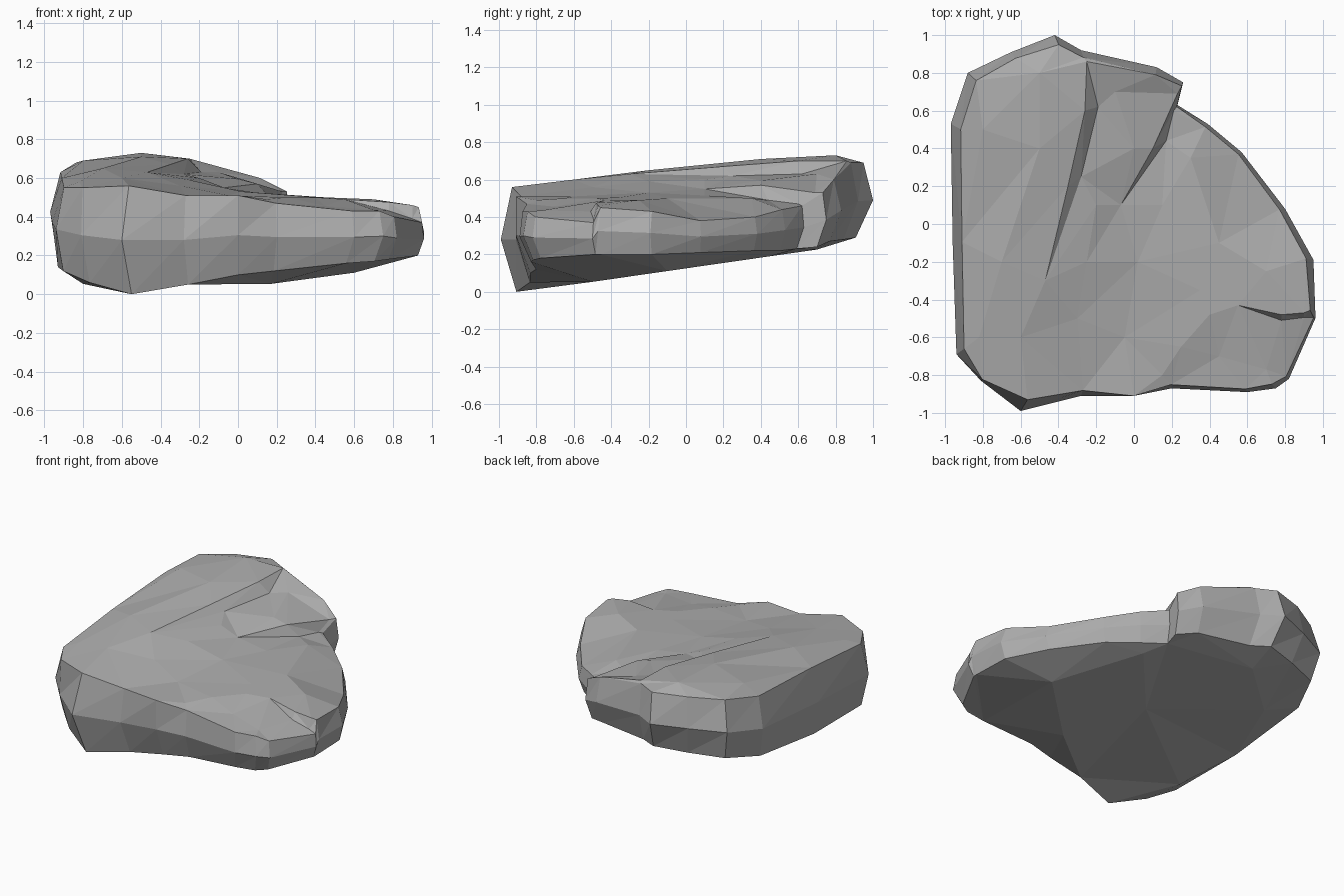
import bpy, bmesh
from mathutils import Vector
from mathutils.geometry import delaunay_2d_cdt

if "Cube" in bpy.data.objects:
    bpy.data.objects.remove(bpy.data.objects["Cube"])

stone = bpy.data.materials.new("grey stone")
stone.use_nodes = True
stone.diffuse_color = (0.42, 0.42, 0.42, 1)
stone.node_tree.nodes["Principled BSDF"].inputs["Base Color"].default_value = (0.42, 0.42, 0.42, 1)

# Slab outline, anticlockwise: x, y, rim height, underside height, rim inset
outline = [
    (-.42, 1, .69, .29, .055), (-.65, .91, .69, .28, .04), (-.88, .8, .68, .27, .06),
    (-.97, .53, .63, .22, .06), (-.96, -.1, .6, .14, .05), (-.94, -.69, .55, .12, .05),
    (-.81, -.83, .55, .06, .01), (-.6, -.99, .56, 0, .07), (-.28, -.91, .51, .05, .03),
    (0, -.91, .51, .1, 0), (.2, -.87, .47, .12, .02), (.6, -.89, .43, .16, .02),
    (.75, -.87, .43, .17, .03), (.82, -.82, .4, .18, .02), (.96, -.5, .37, .2, .01),
    (.96, -.47, .45, .2, .03), (.95, -.19, .43, .2, .04), (.8, .08, .38, .21, .03),
    (.57, .38, .4, .22, .02), (.39, .53, .44, .22, .02), (.23, .63, .46, .23, .01),
    (.26, .75, .53, .24, .02), (.12, .83, .6, .27, .04), (-.28, .92, .69, .28, .04),
]

# Height points on the broad weathered planes
planes = [
    (-.5, .8, .73), (-.8, .5, .69), (-.5, .4, .71), (-.7, -.2, .65),
    (-.6, -.6, .6), (-.82, -.6, .58), (-.1, .7, .63), (0, .4, .595),
    (-.2, .1, .6), (-.25, -.2, .59), (-.3, -.5, .56), (.02, -.2, .53),
    (-.05, -.6, .51), (.15, .1, .515), (.3, .35, .5), (.45, -.1, .5),
    (.35, -.35, .505), (.7, -.25, .49), (.45, -.7, .455), (.7, -.77, .435),
]

# Broken edges: upper and lower lips of each step in the surface
ledges = [
    [(-.25, .86, .7), (-.26, .6, .7), (-.35, .2, .67), (-.47, -.3, .63)],
    [(-.25, .86, .7), (-.19, .62, .63), (-.28, .25, .62), (-.47, -.3, .63)],
    [(.23, .69, .53), (.1, .4, .57), (-.07, .1, .55)],
    [(.21, .6, .47), (.17, .44, .49), (-.07, .1, .55)],
    [(.55, -.43, .49), (.78, -.48, .475), (.9, -.47, .46)],
    [(.55, -.43, .49), (.78, -.51, .43), (.9, -.495, .39)],
    [(.55, -.43, .49), (.4, -.48, .5), (.25, -.65, .5), (.15, -.8, .49)],
]


def inset(x, y, amount):
    """Move a point on the outline towards the centre."""
    flat = Vector((x, y))
    return flat - flat.normalized() * amount


rim, belly, base = [], [], []
for x, y, top, low, lip in outline:
    rim.append((*inset(x, y, lip), top))
    belly.append((x, y, (top + low) / 2))
    base.append((*inset(x, y, .03 + .07 * abs(y) ** 4), low))

bm = bmesh.new()
known = {}


def vertex(co):
    """Reuse one vertex wherever parts meet."""
    key = tuple(round(c, 4) for c in co)
    if key not in known:
        known[key] = bm.verts.new(key)
    return known[key]


def face(corners):
    verts = list(dict.fromkeys(vertex(c) for c in corners))
    if len(verts) > 2 and bm.faces.get(verts) is None:
        bm.faces.new(verts)


def cap(ring, points, lines=()):
    """Triangulate inside a ring, keeping the given lines as creases."""
    cos = list(ring)
    count = len(ring)
    edges = [(i, (i + 1) % count) for i in range(count)]
    cos += points
    for line in lines:
        start = len(cos)
        cos += line
        edges += [(start + i, start + i + 1) for i in range(len(line) - 1)]
    flat = [Vector(c[:2]) for c in cos]
    verts, _, tris, origin, _, _ = delaunay_2d_cdt(flat, edges, [], 1, 1e-5)
    heights = [cos[o[0]][2] if o else .5 for o in origin]
    for tri in tris:
        face([(*verts[i], heights[i]) for i in tri])


# Sides: two bands joined at the widest line
for lower, upper in ((base, belly), (belly, rim)):
    for i in range(len(outline)):
        j = (i + 1) % len(outline)
        face((lower[i], lower[j], upper[j]))
        face((lower[i], upper[j], upper[i]))

# Weathered top
cap(rim, planes, ledges)

# Tilted flat underside
floor = [(.17, -.5), (.6, -.1), (.3, .45), (-.4, .7), (-.75, .4), (-.8, -.5), (-.1, 0)]
cap(base, [(x, y, .144 * (y + .87)) for x, y in floor])

bmesh.ops.recalc_face_normals(bm, faces=bm.faces)
mesh = bpy.data.meshes.new("rock_slab")
bm.to_mesh(mesh)
bm.free()
mesh.materials.append(stone)
rock = bpy.data.objects.new("rock_slab", mesh)
bpy.context.collection.objects.link(rock)
